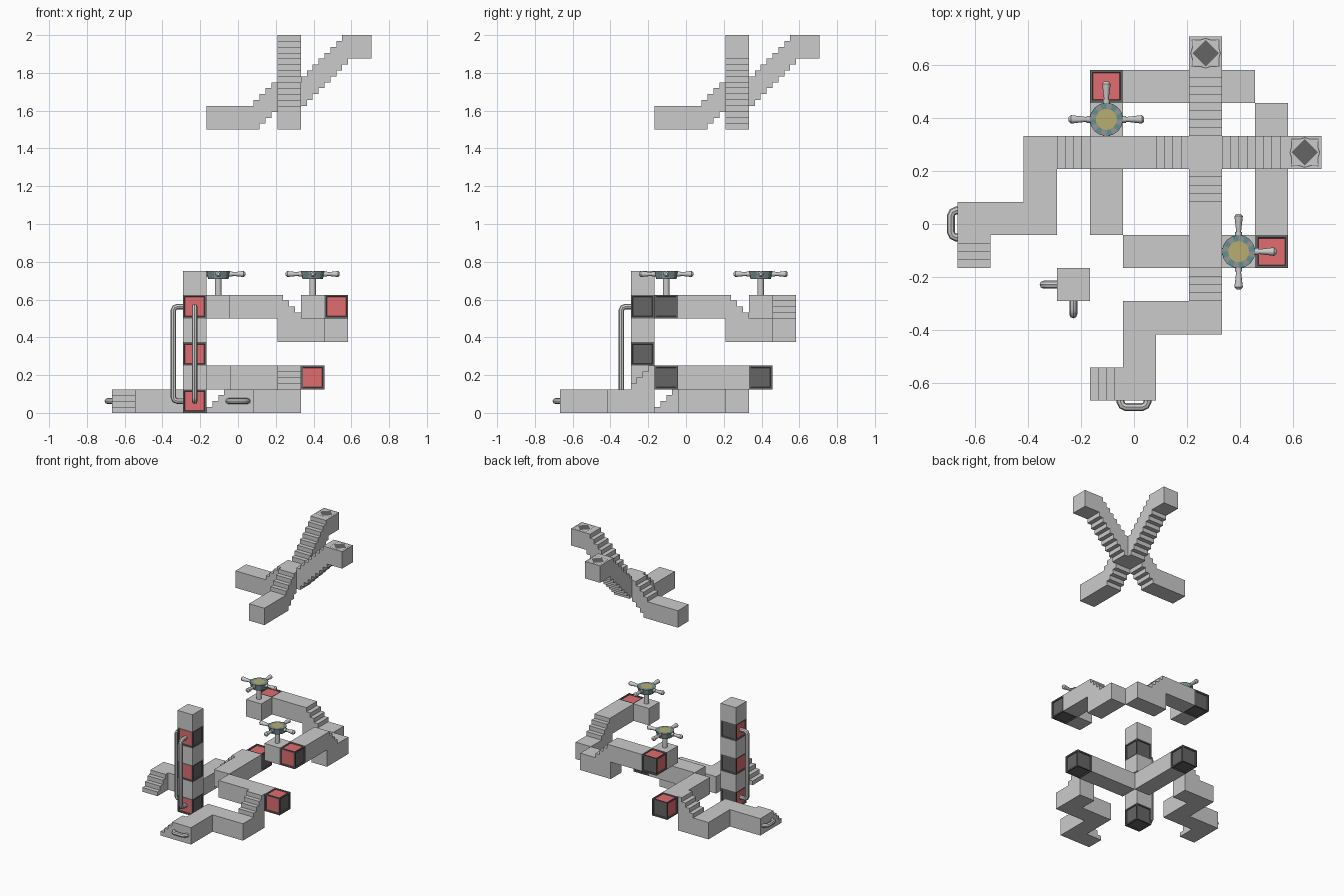
import bpy, bmesh, math
from mathutils import Vector, Matrix

if "Cube" in bpy.data.objects:
    bpy.data.objects.remove(bpy.data.objects["Cube"])

U, O = 0.125, -0.292          # cell size, position of cell 0


def material(name, rgb):
    m = bpy.data.materials.new(name)
    m.diffuse_color = (*rgb, 1)
    m.use_nodes = True
    m.node_tree.nodes["Principled BSDF"].inputs["Base Color"].default_value = m.diffuse_color
    return m


RED = material("red", (0.75, 0.15, 0.16))
DARK = material("dark_grey", (0.13, 0.13, 0.13))
TEAL = material("teal", (0.12, 0.28, 0.29))
STEEL = material("steel", (0.3, 0.3, 0.3))
GOLD = material("gold", (0.48, 0.42, 0.17))


def world(c):
    return Vector((c[0] * U + O, c[1] * U + O, c[2] * U))


def finish(bm, name, mats=()):
    bmesh.ops.recalc_face_normals(bm, faces=bm.faces)
    me = bpy.data.meshes.new(name)
    bm.to_mesh(me)
    bm.free()
    for m in mats:
        me.materials.append(m)
    ob = bpy.data.objects.new(name, me)
    bpy.context.collection.objects.link(ob)
    return ob


def prism(name, profile, y0, y1, twin=True):
    """Extrude an x-z profile (cell units) over y; twin swaps x and y."""
    for swap in ((False, True) if twin else (False,)):
        bm = bmesh.new()
        f = bm.faces.new([bm.verts.new((x, y0, z)) for x, z in profile])
        ext = bmesh.ops.extrude_face_region(bm, geom=[f])["geom"]
        for v in ext:
            if isinstance(v, bmesh.types.BMVert):
                v.co.y = y1
        for v in bm.verts:
            x, y, z = v.co
            v.co = world((y, x, z) if swap else (x, y, z))
        finish(bm, name + ("_twin" if swap else ""))


def box(name, x0, x1, y0, y1, z0, z1, twin=True):
    prism(name, [(x0, z0), (x1, z0), (x1, z1), (x0, z1)], y0, y1, twin)


def steps(x, z, n, d=1, riser_first=True):
    pts = [(x, z)]
    for _ in range(n):
        for k in (0, 1):
            if (k == 0) == riser_first:
                z += 0.25
            else:
                x += 0.25 * d
            pts.append((x, z))
    return pts


def panel(name, cx, cy, cz):
    """Framed cube: red recesses on the left, front and top, dark elsewhere."""
    bm = bmesh.new()
    bmesh.ops.create_cube(bm, size=U, matrix=Matrix.Translation(world((cx + .5, cy + .5, cz + .5))))
    faces = list(bm.faces)
    bm.normal_update()
    bmesh.ops.inset_individual(bm, faces=faces, thickness=0.014)
    bmesh.ops.inset_individual(bm, faces=faces, thickness=0.003, depth=-0.006)
    for f in faces:
        n = f.normal
        f.material_index = 1 if (n.x < -.5 or n.y < -.5 or n.z > .5) else 0
    finish(bm, name, (DARK, RED))


def smooth(ob):
    bpy.ops.object.select_all(action='DESELECT')
    ob.select_set(True)
    bpy.context.view_layer.objects.active = ob
    if ob.type == 'CURVE':
        bpy.ops.object.convert(target='MESH')
    bpy.ops.object.shade_smooth_by_angle(angle=math.radians(40))


def handle(name, base, out, along, r=0.015, bend=0.02):
    """U-shaped tube standing off a wall."""
    a, o, l = Vector(base), Vector(out), Vector(along)
    ou, lu = o.normalized() * bend, l.normalized() * bend
    k = 0.3
    pts = [a, a + o - ou, a + o - ou * k + lu * k, a + o + lu,
           a + o + l - lu, a + o + l - lu * k - ou * k, a + o + l - ou, a + l]
    cu = bpy.data.curves.new(name, 'CURVE')
    cu.dimensions = '3D'
    cu.bevel_depth, cu.bevel_resolution = r, 2
    sp = cu.splines.new('POLY')
    sp.points.add(len(pts) - 1)
    for p, c in zip(sp.points, pts):
        p.co = (*c, 1)
    ob = bpy.data.objects.new(name, cu)
    bpy.context.collection.objects.link(ob)
    smooth(ob)


# Floating crossed stairways
prism("crossing_low_arm", [(1, 12), (1, 13)] + steps(3, 13, 4) + steps(3, 12, 4, 1, False)[::-1], 4, 5)
prism("crossing_high_arm", steps(5, 14, 8) + [(8, 16), (8, 15)] + steps(5, 13, 8, 1, False)[::-1], 4, 5)
box("crossing_hub", 4, 5, 4, 5, 13, 14, twin=False)

# Middle walkways with stairs, valve bases
prism("middle_walkway", [(2, 4), (4, 4), (4, 3), (6, 3)] + [(6, 4)] + steps(5, 4, 4, -1) + [(2, 5)], 6, 7)
box("valve_base", 1, 2, 5, 6, 4, 5)

# Lower walkways
box("lower_walkway", 2, 5, 1, 2, 1, 2)
prism("lower_stairs", [(-1, 0), (-1, 1)] + steps(0, 1, 4) + [(1, 0)], 4, 5)
box("lower_leg", -1, 0, 2, 4, 0, 1)
box("lower_landing", -3, -1, 2, 3, 0, 1)
prism("entry_stairs", steps(1, 0, 4) + [(2, 0)], -3, -2)

# Tower
for k in (1, 3, 5):
    box(f"tower_block_{k}", 0, 1, 0, 1, k, k + 1, twin=False)
for k in (0, 2, 4):
    panel(f"tower_panel_{k}", 0, 0, k)

# Framed panels at walkway ends
for i, (a, b, c) in enumerate([(1, 6, 4), (6, 1, 4), (5, 1, 1), (1, 5, 1)]):
    panel(f"end_panel_{i}", a, b, c)

# Handles
c = O + U / 2
handle("tower_handle_left", (O + .008, c, .0625), (-.058, 0, 0), (0, 0, .5))
handle("tower_handle_front", (c, O + .008, .0625), (0, -.058, 0), (0, 0, .5))
w = O - 3 * U
handle("pull_handle_left", (w + .005, -.051, .0625), (-.03, 0, 0), (0, .102, 0))
handle("pull_handle_front", (-.051, w + .005, .0625), (0, -.03, 0), (.102, 0, 0))


# Valves
def valve(tag, cx, cy):
    x, y, _ = world((cx, cy, 0))
    bm = bmesh.new()
    bmesh.ops.create_cone(bm, cap_ends=True, segments=16, radius1=.054, radius2=.063, depth=.042,
                          matrix=Matrix.Translation((0, 0, .729)))
    bm.normal_update()
    top = max(bm.faces, key=lambda f: f.calc_center_median().z)
    bmesh.ops.inset_region(bm, faces=[top], thickness=.023)
    for f in bm.faces:
        m = f.calc_center_median()
        f.material_index = int(math.atan2(m.y, m.x) % math.tau / math.tau * 16) % 2
        if m.xy.length < .01:
            f.material_index = 2 if m.z > .73 else 1
    hub = finish(bm, "valve_hub_" + tag, (TEAL, STEEL, GOLD))
    hub.location = (x, y, 0)
    bpy.ops.mesh.primitive_cylinder_add(vertices=16, radius=.017, depth=.09, location=(x, y, .667))
    bpy.context.object.name = "valve_stem_" + tag
    smooth(bpy.context.object)
    # four tapered spokes with rounded tips
    bm = bmesh.new()
    for k in range(4):
        rot = Matrix.Translation((x, y, .735)) @ Matrix.Rotation(k * math.pi / 2, 4, 'Z') @ Matrix.Rotation(math.pi / 2, 4, 'Y')
        for r1, r2, z0, z1 in ((.013, .013, .055, .075), (.009, .016, .075, .134), (.016, .008, .134, .143)):
            bmesh.ops.create_cone(bm, cap_ends=True, segments=12, radius1=r1, radius2=r2, depth=z1 - z0,
                                  matrix=rot @ Matrix.Translation((0, 0, (z0 + z1) / 2)))
    smooth(finish(bm, "valve_spokes_" + tag))


valve("right", 5.5, 1.5)
valve("back", 1.5, 5.5)

# Ornaments on the two top landings
for i, (cx, cy) in enumerate([(7.5, 4.5), (4.5, 7.5)]):
    bm = bmesh.new()
    p = world((cx, cy, 16)) + Vector((0, 0, .0012))
    ring = lambda n, r: [bm.verts.new(p + Vector((r(k) * math.cos(k * math.tau / n), r(k) * math.sin(k * math.tau / n), 0))) for k in range(n)]
    bm.faces.new(ring(4, lambda k: .05))
    shape = lambda k: (.058, .056, .074, .056)[k % 4]
    outer = ring(16, shape)
    inner = ring(16, lambda k: shape(k) - .004)
    for k in range(16):
        j = (k + 1) % 16
        bm.faces.new((outer[k], outer[j], inner[j], inner[k]))
    ob = finish(bm, f"landing_ornament_{i}", (DARK,))
    for f in ob.data.polygons:
        if f.normal.z < 0:
            f.flip()
